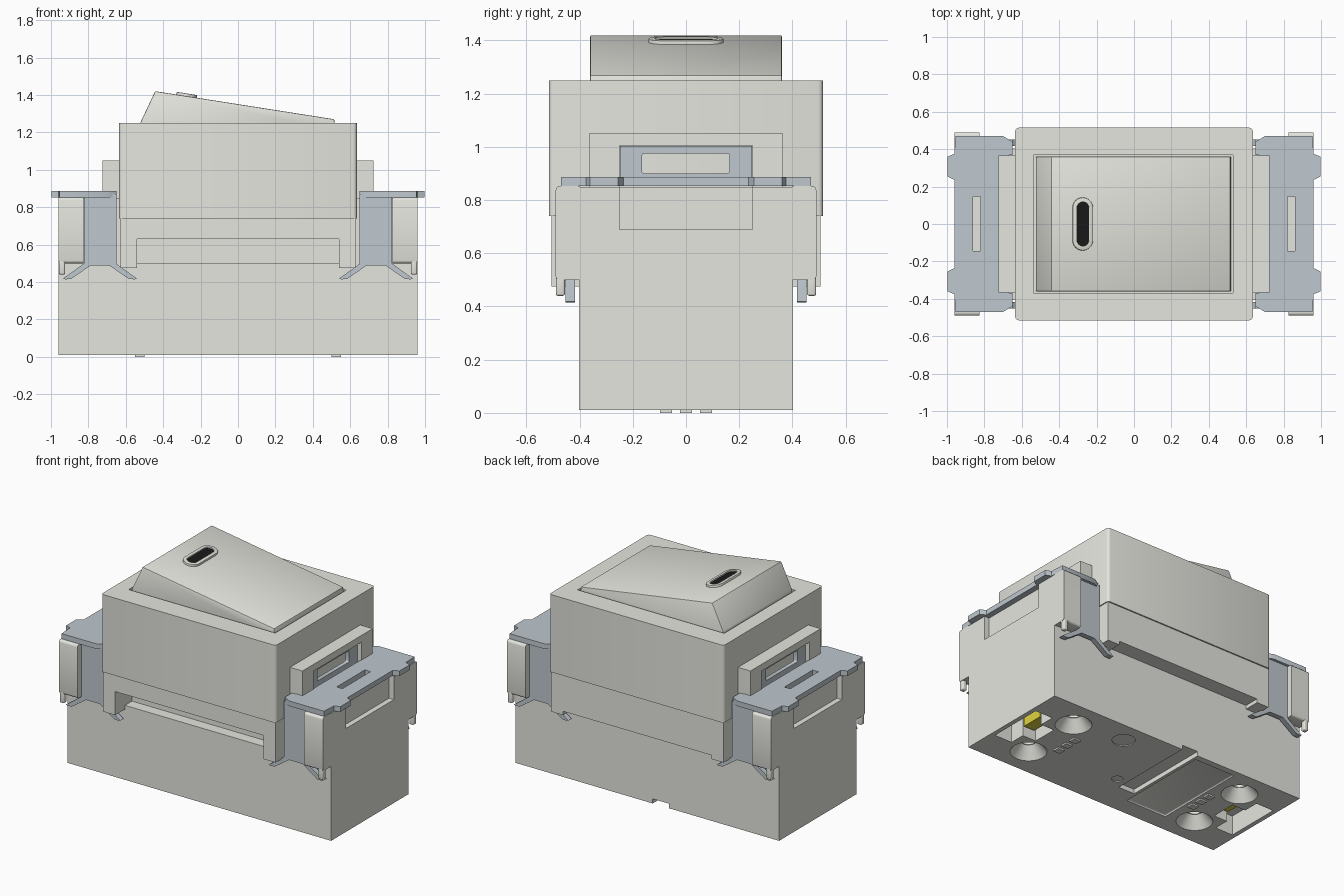
import bpy, bmesh, math
from mathutils import Matrix, Vector

if "Cube" in bpy.data.objects:
    bpy.data.objects.remove(bpy.data.objects["Cube"])


def material(name, rgb):
    m = bpy.data.materials.new(name)
    m.diffuse_color = (*rgb, 1)
    m.use_nodes = True
    m.node_tree.nodes["Principled BSDF"].inputs["Base Color"].default_value = m.diffuse_color
    return m


PLASTIC = material("plastic", (0.79, 0.79, 0.74))
METAL = material("metal", (0.52, 0.58, 0.62))
BLACK = material("black", (0.01, 0.01, 0.01))
YELLOW = material("yellow", (0.75, 0.65, 0.05))


def finish(name, bm, mat):
    bmesh.ops.recalc_face_normals(bm, faces=bm.faces)
    me = bpy.data.meshes.new(name)
    bm.to_mesh(me)
    bm.free()
    ob = bpy.data.objects.new(name, me)
    bpy.context.collection.objects.link(ob)
    me.materials.append(mat)
    return ob


def bevel(bm, width, segs=3, axis=None):
    edges = bm.edges[:]
    if axis is not None:
        edges = [e for e in edges if abs((e.verts[0].co - e.verts[1].co).normalized()[axis]) > 0.99]
    bmesh.ops.bevel(bm, geom=edges, offset=width, segments=segs, profile=0.5, affect='EDGES')


def box(name, x, y, z, mat=PLASTIC, r=0, axis=None):
    bm = bmesh.new()
    bmesh.ops.create_cube(bm, size=1)
    for v in bm.verts:
        v.co = Vector([(a[0] + a[1]) / 2 + c * abs(a[1] - a[0]) for a, c in zip((x, y, z), v.co)])
    if r:
        bevel(bm, r, 3, axis)
    return finish(name, bm, mat)


def prism(name, pts, axis, lo, hi, mat=PLASTIC, r=0):
    # profile in xz (axis 'y') or xy (axis 'z'), extruded lo..hi
    bm = bmesh.new()
    place = (lambda p, h: (p[0], h, p[1])) if axis == 'y' else (lambda p, h: (p[0], p[1], h))
    f = bm.faces.new([bm.verts.new(place(p, lo)) for p in pts])
    new = bmesh.ops.extrude_face_region(bm, geom=[f])["geom"]
    shift = Vector(place((0, 0), hi - lo))
    bmesh.ops.translate(bm, vec=shift, verts=[g for g in new if isinstance(g, bmesh.types.BMVert)])
    if r:
        bevel(bm, r, 2)
    return finish(name, bm, mat)


def cone(name, x, y, z0, z1, r0, r1, mat=PLASTIC):
    bm = bmesh.new()
    bmesh.ops.create_cone(bm, cap_ends=True, segments=32, radius1=r0, radius2=r1, depth=z1 - z0,
                          matrix=Matrix.Translation((x, y, (z0 + z1) / 2)))
    return finish(name, bm, mat)


def cut(ob, cutter):
    mod = ob.modifiers.new("cut", 'BOOLEAN')
    mod.operation, mod.solver, mod.object = 'DIFFERENCE', 'EXACT', cutter
    bpy.context.view_layer.objects.active = ob
    bpy.ops.object.modifier_apply(modifier=mod.name)
    bpy.data.objects.remove(cutter)


def span(s, a, b):
    return tuple(sorted((s * a, s * b)))


def stadium(r, half):
    arc = [(r * math.cos(math.pi * i / 12), half + r * math.sin(math.pi * i / 12)) for i in range(13)]
    return arc + [(-x, -y) for x, y in arc]


# base body with raised ends
base = prism("base_body", [(-.96, .01), (.96, .01), (.96, .85), (.62, .85), (.62, .5),
                           (-.62, .5), (-.62, .85), (-.96, .85)], 'y', -.403, .403)
for s in (-1, 1):
    cut(base, box("c", span(s, .925, 1.1), (-.25, .25), (.69, .9)))
    # wiring pockets and screw recesses underneath
    cut(base, box("c", span(s, .70, .93), (-.085, .085), (-.1, .2)))
    cut(base, box("c", span(s, .80, .93), (-.19, .19), (-.1, .14)))
    for t in (-1, 1):
        cut(base, cone("c", s * .65, t * .21, .009, .085, .112, .05))
        cut(base, cone("c", s * .65, t * .21, .07, .22, .045, .045))
# underside groove, panel and shallow discs
cut(base, box("c", (-.16, -.04), (-.19, .5), (-.1, .04)))
cut(base, box("c", (-.48, -.18), (-.28, .36), (-.1, .018), r=.007))
cut(base, cone("c", .30, .26, -.1, .016, .07, .07))
cut(base, cone("c", .03, -.12, -.1, .016, .035, .035))

# upper housing with rocker recess
housing = box("housing", (-.635, .635), (-.515, .515), (.74, 1.25), r=.018, axis=2)
cut(housing, box("c", (-.537, .53), (-.37, .37), (1.21, 1.4)))

# lower skirt: open at the front, raised between the legs at the back
skirt = box("housing_skirt", (-.628, .628), (-.506, .506), (.475, .745))
cut(skirt, box("c", (-.54, .54), (-.7, -.33), (.3, .63)))
cut(skirt, box("c", (-.54, .54), (-.34, .7), (.3, .5)))

# rocker with slanted top
rocker = prism("rocker", [(-.525, 1.2), (-.523, 1.25), (-.443, 1.42), (.515, 1.27), (.52, 1.2)],
               'y', -.36, .36, r=.005)

# indicator ring and lens lying on the slope
tilt = Matrix.Translation((-.275, 0, 1.394)) @ Matrix.Rotation(math.atan2(.15, .958), 4, 'Y')
ring = prism("indicator_ring", stadium(.055, .087), 'z', -.02, .014, r=.004)
cut(ring, prism("c", stadium(.033, .085), 'z', -.1, .1))
lens = prism("indicator_lens", stadium(.034, .085), 'z', -.02, .006, BLACK)
for ob in (ring, lens):
    ob.matrix_world = tilt

for s, side in ((-1, "left"), (1, "right")):
    # plastic frame on the housing end
    frame = box(side + "_end_frame", span(s, .63, .725), (-.365, .365), (.84, 1.05))
    cut(frame, box("c", span(s, .6, .8), (-.25, .25), (.8, 1.005)))
    # metal tab seen inside the frame
    tab = box(side + "_clip_tab", span(s, .668, .695), (-.249, .249), (.86, 1.003), METAL)
    cut(tab, box("c", span(s, .6, .8), (-.165, .163), (.90, .975), r=.008))
    # metal top plate
    half = [(.72, .36), (.65, .37), (.65, .44), (.70, .47), (.955, .47), (.96, .375),
            (.998, .36), (.998, .255), (.96, .235)]
    pts = [(s * x, y) for x, y in half] + [(s * x, -y) for x, y in reversed(half)]
    plate = prism(side + "_clip_plate", pts, 'z', .853, .887, METAL)
    cut(plate, box("c", span(s, .82, .862), (-.145, .148), (.8, 1)))
    # yellow contact in the wiring pocket
    box(side + "_contact", span(s, .72, .80), (-.075, .075), (.07, .16), YELLOW)
    # marking pads under the base
    for y in (-.075, 0, .075):
        box(side + "_pad", span(s, .50, .55), (y - .022, y + .022), (0, .015))

    for t, end in ((-1, "front"), (1, "back")):
        nm = side + "_" + end
        # corner shoulder of the base and its small lip
        box(nm + "_shoulder", span(s, .825, .96), span(t, .39, .49), (.50, .852), r=.015, axis=0)
        box(nm + "_lip", span(s, .925, .958), span(t, .455, .489), (.44, .53), r=.008)
        # metal strap and its two splayed feet
        box(nm + "_clip_strap", span(s, .65, .823), span(t, .418, .452), (.488, .87), METAL)
        for k, foot in ((-1, "inner"), (1, "outer")):
            prof = [(.02, .505), (.08, .505), (.10, .488), (.198, .418), (.185, .414),
                    (.155, .416), (.05, .488), (.02, .492)]
            prism(nm + "_clip_foot_" + foot, [(s * (.738 + k * x), z) for x, z in prof],
                  'y', t * .418, t * .452, METAL)

# smooth rounded corners, keep edges sharp
for ob in bpy.data.objects:
    ob.select_set(True)
bpy.context.view_layer.objects.active = base
bpy.ops.object.shade_smooth_by_angle(angle=math.radians(32))
